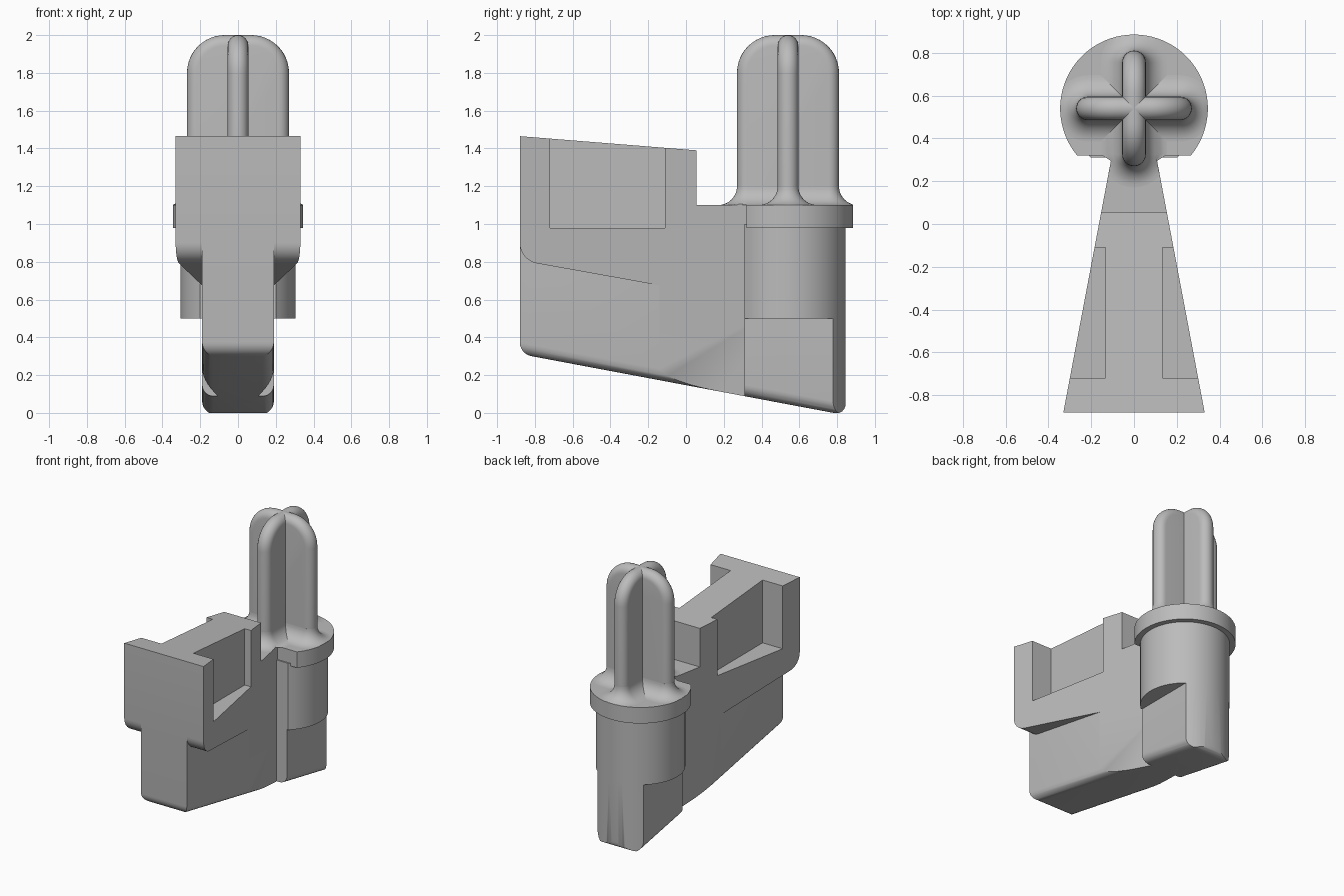
import bpy, bmesh
from math import sin, cos, pi, asin, sqrt, radians
from mathutils import Vector

cube = bpy.data.objects.get("Cube")
if cube:
    bpy.data.objects.remove(cube, do_unlink=True)

GREY = (0.5, 0.5, 0.5, 1)
mat = bpy.data.materials.new("plain grey")
mat.use_nodes = True
mat.diffuse_color = GREY
mat.node_tree.nodes["Principled BSDF"].inputs["Base Color"].default_value = GREY

FRONT, PIN_Y, SHELF = -0.88, 0.54, 1.10


def half_width(y):
    """Half width of the tapering body at depth y."""
    return 0.33 - (y - FRONT) * 0.189


def loft(name, rings, bevel=0):
    """Skin a list of equal rings and cap both ends."""
    bm = bmesh.new()
    rows = [[bm.verts.new(p) for p in ring] for ring in rings]
    n = len(rows[0])
    for a, b in zip(rows, rows[1:]):
        for i in range(n):
            j = (i + 1) % n
            bm.faces.new((a[i], a[j], b[j], b[i]))
    bm.faces.new(rows[0])
    bm.faces.new(rows[-1])
    if bevel:
        low = [e for e in bm.edges if all(v.co.z < 0.5 for v in e.verts)]
        bmesh.ops.bevel(bm, geom=low, offset=bevel, segments=6,
                        profile=0.5, affect='EDGES')
    bmesh.ops.recalc_face_normals(bm, faces=bm.faces)
    mesh = bpy.data.meshes.new(name)
    bm.to_mesh(mesh)
    bm.free()
    mesh.materials.append(mat)
    ob = bpy.data.objects.new(name, mesh)
    bpy.context.collection.objects.link(ob)
    return ob


def side_prism(name, profile, width, bevel=0):
    """Side profile (y, z) spread to plus and minus width(y)."""
    return loft(name, [[(s * width(y), y, z) for y, z in profile]
                       for s in (-1, 1)], bevel)


def d_prism(name, radius, flat_y, z0, z1):
    """Cylinder around the pin axis with a flat front."""
    start = -asin((PIN_Y - flat_y) / radius)
    angles = [start + (pi - 2 * start) * i / 56 for i in range(57)]
    return loft(name, [[(radius * cos(a), PIN_Y + radius * sin(a), z)
                        for a in angles] for z in (z0, z1)])


def activate(ob):
    bpy.ops.object.select_all(action='DESELECT')
    ob.select_set(True)
    bpy.context.view_layer.objects.active = ob


def combine(ob, other, operation, keep=False):
    activate(ob)
    mod = ob.modifiers.new("combine", 'BOOLEAN')
    mod.solver = 'EXACT'
    mod.operation = operation
    mod.object = other
    bpy.ops.object.modifier_apply(modifier=mod.name)
    if not keep:
        bpy.data.objects.remove(other, do_unlink=True)


# Narrow keel with rounded lower edges, shared by the body and the foot
keel = side_prism("keel", [(FRONT, 0.95), (FRONT, 0.312), (0.845, -0.012),
                           (0.845, 0.95)], lambda y: 0.19, bevel=0.06)
foot = d_prism("plug_foot", 0.305, 0.31, -0.2, 0.51)
combine(foot, keel, 'INTERSECT', keep=True)

# Lower body: keel trimmed by the taper
taper = side_prism("taper", [(-1, -0.2), (0.5, -0.2), (0.5, 0.93), (-1, 0.93)],
                   half_width)
combine(keel, taper, 'INTERSECT')

# Upper body: stepped wedge with a rounded front underside
R = 0.11
corner = [(FRONT + R - R * cos(a), 0.9 - R * sin(a))
          for a in [radians(80) * i / 8 for i in range(9)]]
body = side_prism("wedge_body", corner + [(0.5, 0.56), (0.5, SHELF), (0.055, SHELF),
                                          (0.055, 1.39), (FRONT, 1.465)], half_width)
combine(body, keel, 'UNION')

# Side pockets
for s in (-1, 1):
    pocket = loft("pocket", [[(s * x, y, z) for x, y in
                              ((0.133, -0.72), (0.6, -0.72), (0.6, -0.11), (0.133, -0.11))]
                             for z in (0.98, 1.6)])
    combine(body, pocket, 'DIFFERENCE')

# Round plug and its collar
barrel = d_prism("plug_barrel", 0.305, 0.31, 0.5, 1.0)
collar = d_prism("plug_collar", 0.345, 0.32, 0.98, SHELF)

# Cross-shaped pin
REACH, THICK, TOP, ROUND, FILLET = 0.27, 0.055, 2.0, 0.2, 0.1


def turn(u, v, z, across):
    return Vector((u, PIN_Y + v, z)) if across else Vector((-v, PIN_Y + u, z))


def arch(inset):
    """Blade outline with round shoulders, shrunk by inset."""
    r, w = ROUND - inset, REACH - ROUND
    pts = [(REACH - inset, 1.05)]
    for side, first in ((1, 0), (-1, pi / 2)):
        for i in range(13):
            a = first + pi / 2 * i / 12
            pts.append((side * w + r * cos(a), TOP - ROUND + r * sin(a)))
    return pts + [(inset - REACH, 1.05)]


def stadium(grow):
    """Blade cross-section, widened by grow."""
    r, pts = THICK + grow, []
    for side, first in ((1, -pi / 2), (-1, pi / 2)):
        for i in range(17):
            a = first + pi * i / 16
            pts.append((side * (REACH - THICK) + r * cos(a), r * sin(a)))
    return pts


def keep_on_base(p):
    """Trim the flare to the collar rim and the body shelf."""
    if p.y < 0.32:
        w = half_width(p.y)
        p.x = max(-w, min(w, p.x))
    else:
        d = Vector((p.x, p.y - PIN_Y))
        if d.length > 0.344:
            d *= 0.344 / d.length
            p.x, p.y = d.x, d.y + PIN_Y
    return p


parts = [body, foot, barrel, collar]
for across, label in ((True, "cross"), (False, "long")):
    rings = []
    for i in range(13):
        a = -pi / 2 + pi * i / 12
        rings.append([turn(u, THICK * sin(a), z, across)
                      for u, z in arch(THICK * (1 - cos(a)))])
    parts.append(loft("pin_blade_" + label, rings))
    flare = []
    for i in range(11):
        a = pi / 2 * i / 10
        z = SHELF + FILLET * (1 - cos(a))
        grow = FILLET * (1 - sin(a))
        flare.append([keep_on_base(turn(u, v, z, across)) for u, v in stadium(grow)])
    parts.append(loft("pin_flare_" + label, flare))

# Smooth the round surfaces, keep the hard edges
for ob in parts:
    activate(ob)
    bpy.ops.object.shade_smooth_by_angle(angle=radians(30))
